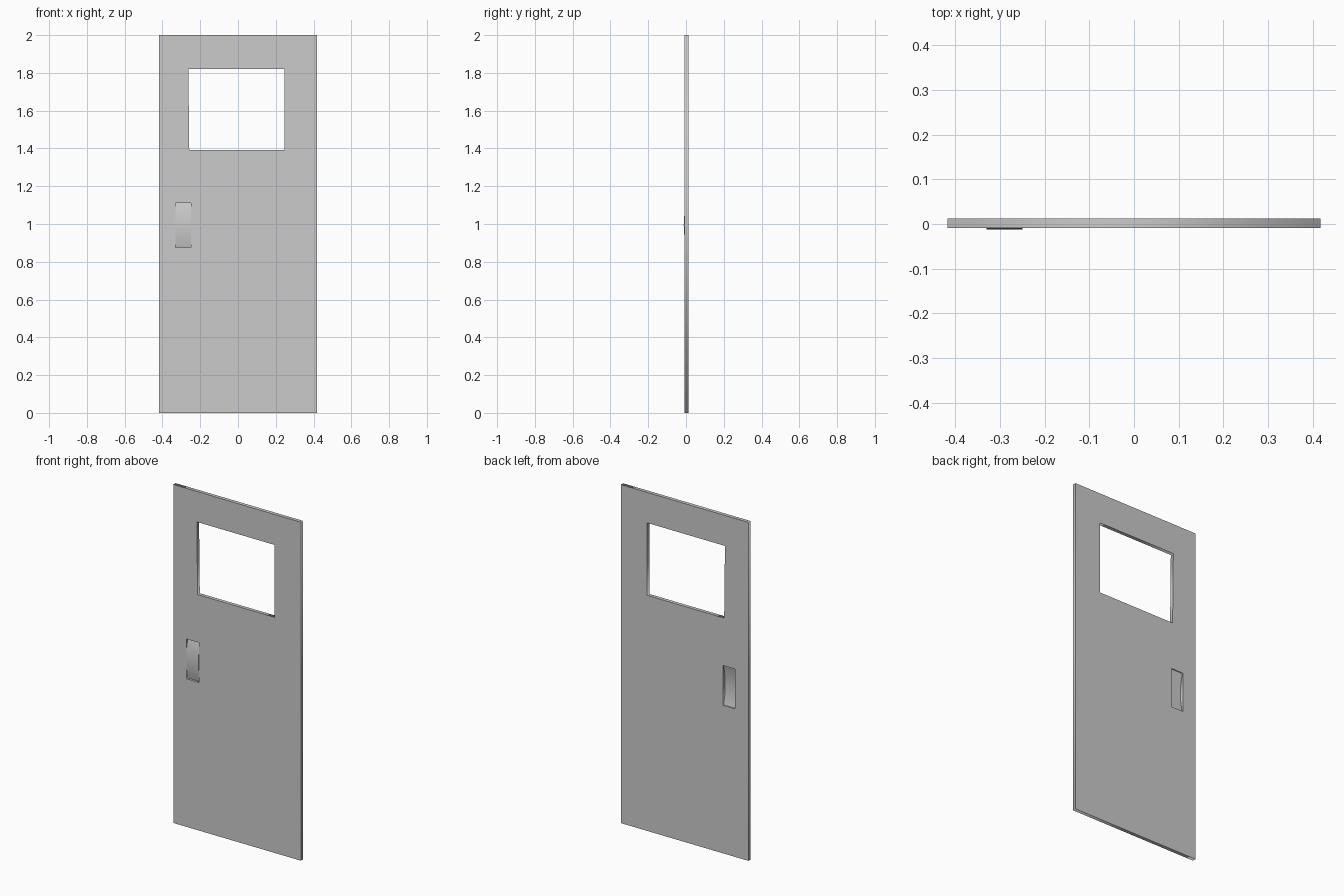
import bpy, bmesh, math

if "Cube" in bpy.data.objects:
    bpy.data.objects.remove(bpy.data.objects["Cube"])

HX0, HX1, HZ0, HZ1 = -0.33, -0.25, 0.875, 1.11    # grip opening
Y_FRONT, Y_BACK = -0.009, 0.012


def panel(name, loops, y0, y1):
    """Flat sheet in XZ with holes, given thickness along y."""
    cu = bpy.data.curves.new(name, 'CURVE')
    cu.dimensions = '2D'
    cu.fill_mode = 'BOTH'
    cu.extrude = (y1 - y0) / 2
    for pts in loops:
        sp = cu.splines.new('POLY')
        sp.points.add(len(pts) - 1)
        for p, (x, z) in zip(sp.points, pts):
            p.co = (x, z, 0, 1)
        sp.use_cyclic_u = True
    ob = bpy.data.objects.new(name, cu)
    bpy.context.collection.objects.link(ob)
    ob.rotation_euler = (math.radians(90), 0, 0)
    ob.location.y = (y0 + y1) / 2
    bpy.ops.object.select_all(action='DESELECT')
    ob.select_set(True)
    bpy.context.view_layer.objects.active = ob
    bpy.ops.object.convert(target='MESH')
    bpy.ops.object.transform_apply(location=True, rotation=True, scale=True)
    return bpy.context.object


def rect(x0, x1, z0, z1):
    return [(x0, z0), (x1, z0), (x1, z1), (x0, z1)]


# door slab with window and grip openings
window = [(-0.258, 1.392), (0.245, 1.392), (0.245, 1.82), (-0.263, 1.82)]
door = panel("door_panel",
             [rect(-0.417, 0.417, 0, 2), window, rect(HX0, HX1, HZ0, HZ1)],
             Y_FRONT, Y_BACK)

# thin curved grip plate, bulging to the front in the middle of its opening
bm = bmesh.new()
N, T = 12, 0.003
zc, hh = (HZ0 + HZ1) / 2, (HZ1 - HZ0) / 2
outer = []
for i in range(N + 1):
    t = -1 + 2 * i / N
    outer.append((-0.012 + 0.015 * t * t, zc + hh * t))
profile = outer + [(y + T, z) for y, z in reversed(outer)]
face = bm.faces.new([bm.verts.new((HX0, y, z)) for y, z in profile])
ext = bmesh.ops.extrude_face_region(bm, geom=[face])
bmesh.ops.translate(bm, vec=(HX1 - HX0, 0, 0),
                    verts=[g for g in ext['geom'] if isinstance(g, bmesh.types.BMVert)])
bmesh.ops.recalc_face_normals(bm, faces=bm.faces)
me = bpy.data.meshes.new("grip_plate")
bm.to_mesh(me)
bm.free()
grip = bpy.data.objects.new("grip_plate", me)
bpy.context.collection.objects.link(grip)
bpy.ops.object.select_all(action='DESELECT')
grip.select_set(True)
bpy.context.view_layer.objects.active = grip
bpy.ops.object.shade_smooth_by_angle(angle=math.radians(30))
